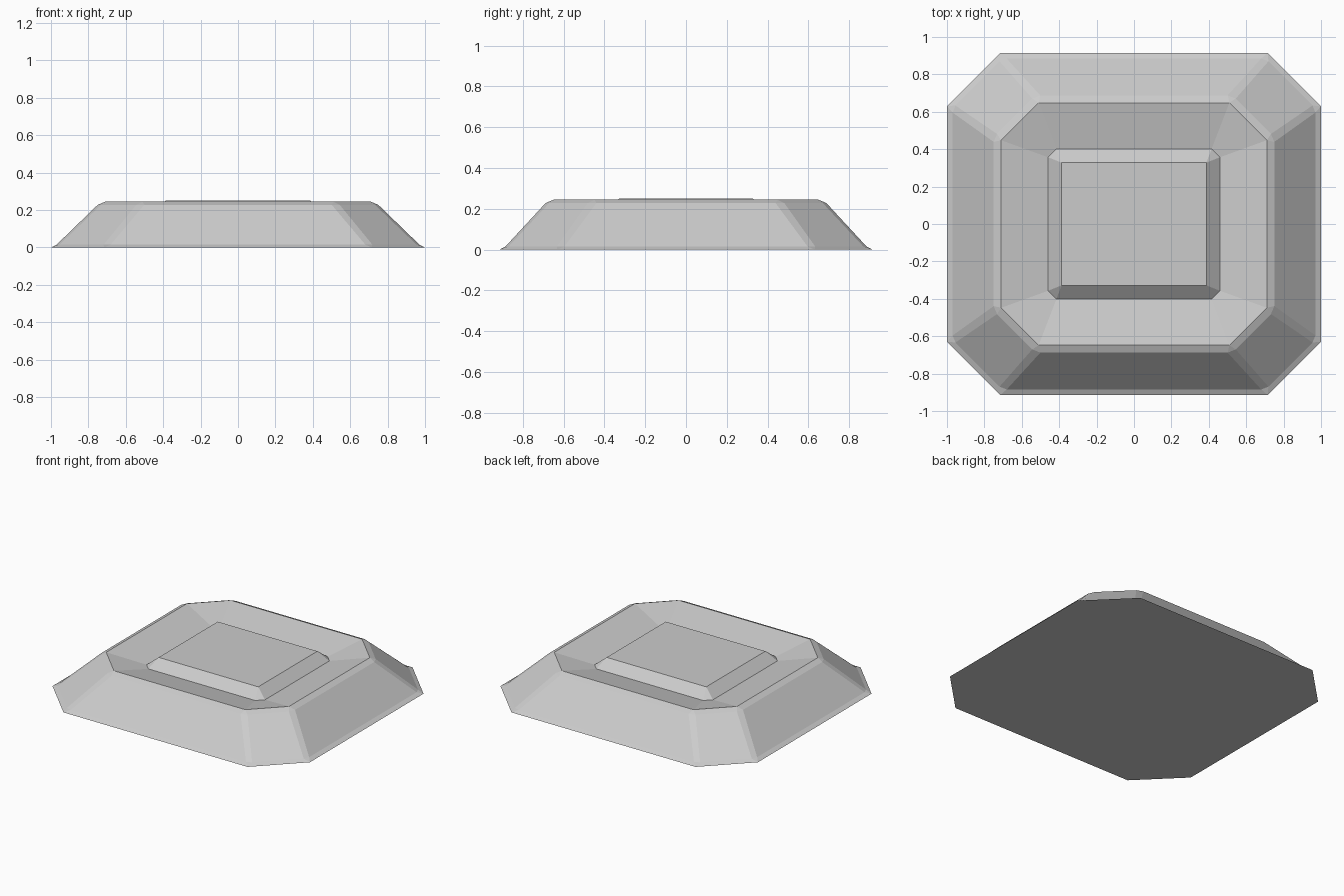
import bpy
import bmesh

cube = bpy.data.objects.get("Cube")
if cube:
    bpy.data.objects.remove(cube, do_unlink=True)

# Single plain grey
GREY = (0.6, 0.6, 0.6, 1.0)
mat = bpy.data.materials.new("plain_grey")
mat.use_nodes = True
mat.diffuse_color = GREY
mat.node_tree.nodes["Principled BSDF"].inputs["Base Color"].default_value = GREY


def ring(bm, hx, hy, cut, z, split):
    """Chamfered rectangle; each corner is split in two by the bevel width."""
    corners = []
    for sx, sy in ((1, 1), (-1, 1), (-1, -1), (1, -1)):
        pair = [(sx * hx, sy * (hy - cut)), (sx * (hx - cut), sy * hy)]
        corners += pair if sx * sy > 0 else pair[::-1]
    verts = []
    n = len(corners)
    for i, (x, y) in enumerate(corners):
        for px, py in (corners[i - 1], corners[(i + 1) % n]):
            length = max(((px - x) ** 2 + (py - y) ** 2) ** 0.5, 1e-6)
            t = split / length
            verts.append(bm.verts.new((x + (px - x) * t, y + (py - y) * t, z)))
    return verts


def stack(name, rings, cap_bottom):
    """Bridge a stack of rings and close the top."""
    bm = bmesh.new()
    loops = [ring(bm, *r) for r in rings]
    for a, b in zip(loops, loops[1:]):
        for i in range(len(a)):
            j = (i + 1) % len(a)
            bm.faces.new((a[i], a[j], b[j], b[i]))
    bm.faces.new(loops[-1])
    if cap_bottom:
        bm.faces.new(loops[0][::-1])
    bmesh.ops.remove_doubles(bm, verts=bm.verts[:], dist=0.0005)
    bmesh.ops.recalc_face_normals(bm, faces=bm.faces[:])
    mesh = bpy.data.meshes.new(name)
    bm.to_mesh(mesh)
    bm.free()
    mesh.materials.append(mat)
    obj = bpy.data.objects.new(name, mesh)
    bpy.context.collection.objects.link(obj)
    return obj


# Sloped base with a thin foot lip, bevelled rim, dished top and raised centre
# Each ring: half width, half depth, corner cut, height, bevel width
stack("stepped_base", [
    (1.0, 0.915, 0.285, 0.0, 0),
    (0.97, 0.885, 0.267, 0.015, 0.022),
    (0.75, 0.688, 0.224, 0.228, 0.025),
    (0.71, 0.648, 0.2, 0.245, 0),
    (0.46, 0.402, 0.045, 0.19, 0),
    (0.387, 0.328, 0, 0.25, 0),
], True)
